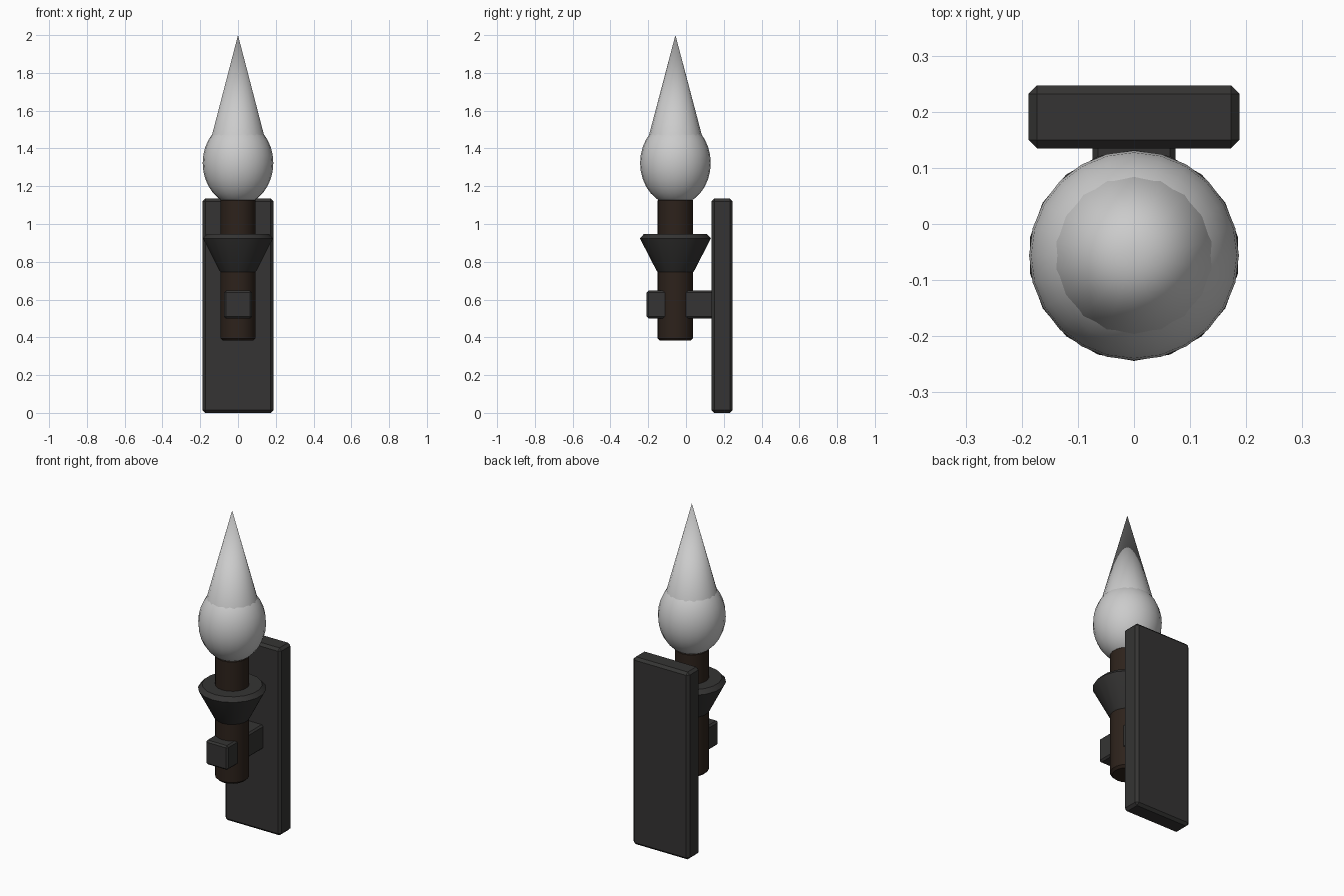
import bpy, math

if "Cube" in bpy.data.objects:
    bpy.data.objects.remove(bpy.data.objects["Cube"])

AXIS_Y = -0.056   # torch axis
SIDES = 18


def material(name, rgb):
    m = bpy.data.materials.new(name)
    m.diffuse_color = (*rgb, 1)
    m.use_nodes = True
    m.node_tree.nodes["Principled BSDF"].inputs["Base Color"].default_value = m.diffuse_color
    return m


iron = material("dark_iron", (0.035, 0.034, 0.033))
wood = material("dark_wood", (0.026, 0.016, 0.011))


def block(name, lo, hi, bevel):
    """Chamfered box between two corners."""
    bpy.ops.mesh.primitive_cube_add(size=1, location=[(a + b) / 2 for a, b in zip(lo, hi)])
    o = bpy.context.object
    o.name = name
    o.scale = [b - a for a, b in zip(lo, hi)]
    bpy.ops.object.transform_apply(location=False, rotation=False, scale=True)
    mod = o.modifiers.new("chamfer", 'BEVEL')
    mod.width = bevel
    mod.segments = 1
    o.data.materials.append(iron)
    return o


def lathe(name, profile, mat=None, smooth=True):
    """Revolve (radius, z) points around the torch axis, with closed ends."""
    n = SIDES
    verts, faces = [], []
    for r, z in profile:
        for i in range(n):
            a = math.pi / 2 + 2 * math.pi * i / n
            verts.append((r * math.cos(a), r * math.sin(a), z))
    for k in range(len(profile) - 1):
        for i in range(n):
            j = (i + 1) % n
            faces.append((k * n + i, k * n + j, (k + 1) * n + j, (k + 1) * n + i))
    faces.append(tuple(reversed(range(n))))
    faces.append(tuple(range((len(profile) - 1) * n, len(profile) * n)))
    me = bpy.data.meshes.new(name)
    me.from_pydata(verts, [], faces)
    o = bpy.data.objects.new(name, me)
    o.location.y = AXIS_Y
    bpy.context.collection.objects.link(o)
    if mat:
        me.materials.append(mat)
    if smooth:
        bpy.ops.object.select_all(action='DESELECT')
        o.select_set(True)
        bpy.context.view_layer.objects.active = o
        bpy.ops.object.shade_smooth_by_angle(angle=math.radians(30))
    return o


# wall plate and the bracket that passes through the shaft
block("wall_plate", (-0.188, 0.135, 0), (0.188, 0.247, 1.135), 0.015)
block("bracket", (-0.074, -0.208, 0.5), (0.074, 0.15, 0.647), 0.01)

# wooden shaft with chamfered ends
lathe("shaft", [(0.081, 0.382), (0.094, 0.395), (0.094, 1.125), (0.081, 1.138)], wood)

# flared iron cup
lathe("cup", [(0.088, 0.74), (0.1, 0.753), (0.188, 0.924), (0.166, 0.948)], iron)

# flame body
bpy.ops.mesh.primitive_uv_sphere_add(segments=24, ring_count=16, radius=0.187,
                                     location=(0, AXIS_Y, 1.323))
body = bpy.context.object
body.name = "flame_body"
body.scale.z = 1.2
bpy.ops.object.shade_smooth()

# flame tip, sunk into the body
bpy.ops.mesh.primitive_cone_add(vertices=SIDES, radius1=0.148, depth=0.56,
                                location=(0, AXIS_Y, 1.72))
tip = bpy.context.object
tip.name = "flame_tip"
bpy.ops.object.shade_smooth_by_angle(angle=math.radians(30))
